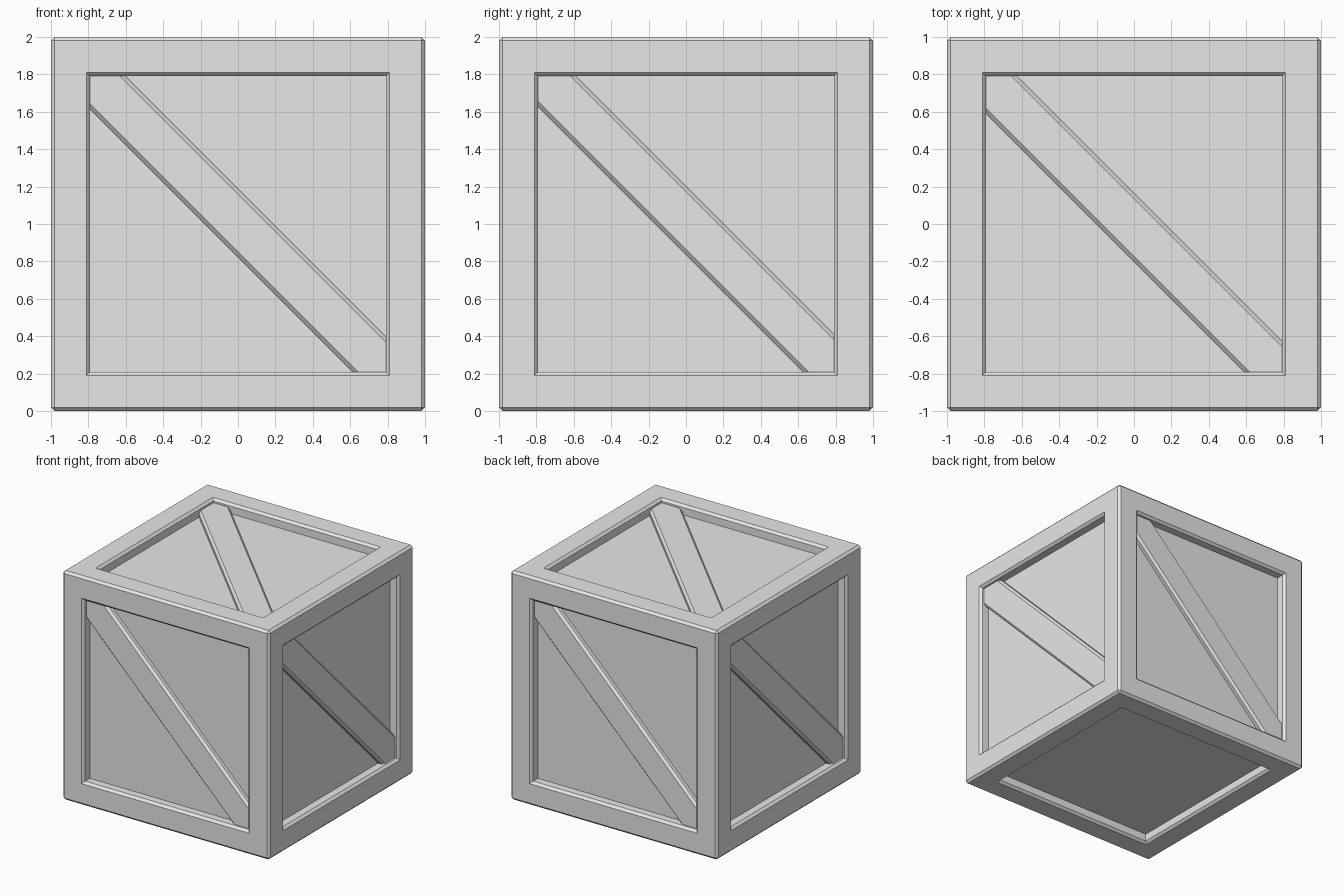
import bpy
import bmesh
from math import pi, sqrt
from mathutils import Matrix, Vector

BEVEL = 0.02
OPENING = 0.79   # half width of the recessed opening
PANEL = 0.915    # distance of the recessed panels from the centre
BRACE = 0.965    # distance of the brace tops from the centre

cube = bpy.data.objects.get("Cube")
if cube:
    bpy.data.objects.remove(cube)

grey = bpy.data.materials.new("plain_grey")
grey.use_nodes = True
colour = (0.8, 0.8, 0.8, 1)
grey.diffuse_color = colour
grey.node_tree.nodes["Principled BSDF"].inputs["Base Color"].default_value = colour


def make_object(name, bm):
    bmesh.ops.recalc_face_normals(bm, faces=bm.faces[:])
    mesh = bpy.data.meshes.new(name)
    bm.to_mesh(mesh)
    bm.free()
    mesh.materials.append(grey)
    obj = bpy.data.objects.new(name, mesh)
    bpy.context.collection.objects.link(obj)
    return obj


def make_crate():
    # Chamfered cube with a bevelled, recessed panel in every side
    bm = bmesh.new()
    bmesh.ops.create_cube(bm, size=2)
    bmesh.ops.bevel(bm, geom=bm.edges[:], offset=BEVEL, segments=1, affect='EDGES')
    sides = [f for f in bm.faces if f.calc_area() > 1]
    rim = 1 - BEVEL - (OPENING + BEVEL)
    for inset, depth in ((rim, 0), (BEVEL, -BEVEL), (0, PANEL + BEVEL - 1)):
        bmesh.ops.inset_individual(bm, faces=sides, thickness=inset, depth=depth,
                                   use_even_offset=True)
    bmesh.ops.translate(bm, verts=bm.verts[:], vec=(0, 0, 1))
    make_object("crate_frame", bm)


def make_brace(name, shift, turn):
    # Chamfered plank laid across the top panel, then turned onto its side
    bm = bmesh.new()
    along = Vector((1, -1, 0)) / sqrt(2)
    across = Vector((1, 1, 0)) / sqrt(2)
    half = 0.129
    profile = [(-half, PANEL), (-half, BRACE - BEVEL), (-half + BEVEL, BRACE),
               (half - BEVEL, BRACE), (half, BRACE - BEVEL), (half, PANEL)]
    verts = [bm.verts.new(across * (a + shift) + Vector((0, 0, h)) - along * 1.5)
             for a, h in profile]
    face = bm.faces.new(verts)
    extruded = bmesh.ops.extrude_face_region(bm, geom=[face])["geom"]
    bmesh.ops.translate(bm, vec=along * 3,
                        verts=[v for v in extruded if isinstance(v, bmesh.types.BMVert)])
    # Trim the ends to the square opening
    for normal in ((1, 0, 0), (-1, 0, 0), (0, 1, 0), (0, -1, 0)):
        bmesh.ops.bisect_plane(bm, geom=bm.verts[:] + bm.edges[:] + bm.faces[:],
                               plane_co=Vector(normal) * OPENING, plane_no=normal,
                               clear_outer=True)
    bm.transform(Matrix.Translation((0, 0, 1)) @ turn)
    make_object(name, bm)


make_crate()
make_brace("top_brace", -0.013, Matrix.Identity(4))
upright = Matrix.Rotation(pi / 2, 4, 'X')
for i, side in enumerate(("front", "left", "back", "right")):
    shift = 0.013 if i % 2 else 0.004
    make_brace(side + "_brace", shift, Matrix.Rotation(i * pi / 2, 4, 'Z') @ upright)
